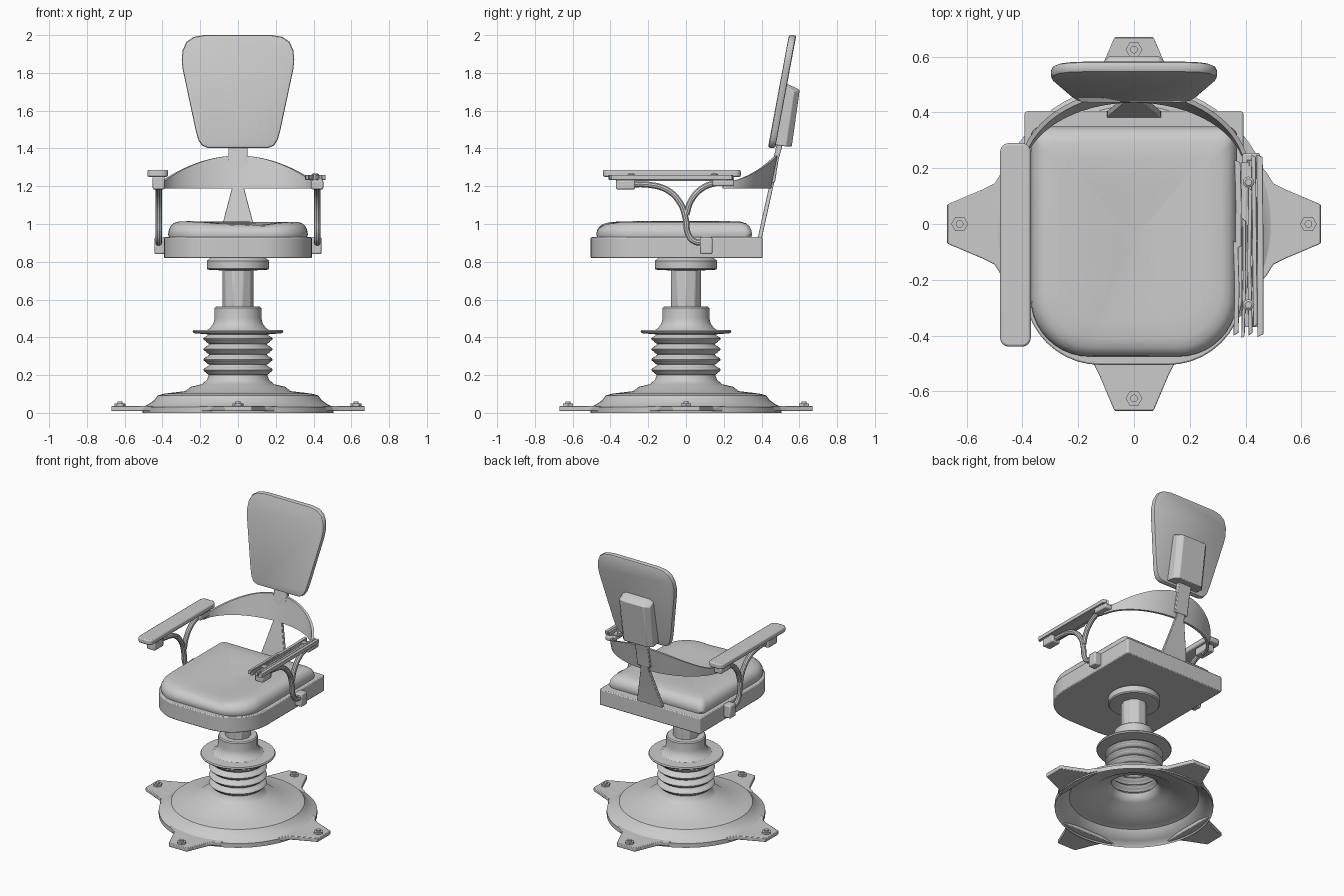
import bpy, bmesh, random
from math import sin, cos, pi, exp

if "Cube" in bpy.data.objects:
    bpy.data.objects.remove(bpy.data.objects["Cube"])
random.seed(4)


def loft(name, rings, caps=True, close=False, bevel=0.0):
    """Skin equal-length closed rings of points into one mesh."""
    bm = bmesh.new()
    vr = [[bm.verts.new(p) for p in r] for r in rings]
    n = len(vr[0])
    pairs = list(zip(vr, vr[1:])) + ([(vr[-1], vr[0])] if close else [])
    for a, b in pairs:
        for i in range(n):
            j = (i + 1) % n
            bm.faces.new((a[i], a[j], b[j], b[i]))
    if caps and not close:
        bm.faces.new(vr[0][::-1])
        bm.faces.new(vr[-1])
    bmesh.ops.recalc_face_normals(bm, faces=bm.faces)
    me = bpy.data.meshes.new(name)
    bm.to_mesh(me)
    bm.free()
    ob = bpy.data.objects.new(name, me)
    bpy.context.collection.objects.link(ob)
    if bevel:
        m = ob.modifiers.new("bevel", "BEVEL")
        m.width, m.segments = bevel, 2
    return ob


def lathe(name, profile, seg=64, at=(0, 0), turn=0.0, **kw):
    return loft(name, [[(at[0] + r * cos(turn + 2 * pi * i / seg), at[1] + r * sin(turn + 2 * pi * i / seg), z)
                        for i in range(seg)] for r, z in profile], **kw)


def prism(name, outline, z0, z1, **kw):
    return loft(name, [[(x, y, z) for x, y in outline] for z in (z0, z1)], **kw)


def box(name, x, y, z, **kw):
    return prism(name, [(x[0], y[0]), (x[1], y[0]), (x[1], y[1]), (x[0], y[1])], *z, **kw)


def round_rect(hw, y0, y1, rf, rb, n=10, cx=0.0):
    """Plan outline with separate front and back corner radii."""
    pts = []
    for sx, sy, r, a0 in ((1, 0, rf, -pi / 2), (1, 1, rb, 0), (-1, 1, rb, pi / 2), (-1, 0, rf, pi)):
        ox, oy = cx + sx * (hw - r), (y1 - r if sy else y0 + r)
        pts += [(ox + r * cos(a0 + pi / 2 * i / n), oy + r * sin(a0 + pi / 2 * i / n)) for i in range(n + 1)]
    return pts


def tube(name, paths, radius):
    cu = bpy.data.curves.new(name, "CURVE")
    cu.dimensions = "3D"
    cu.bevel_depth, cu.bevel_resolution, cu.resolution_u, cu.use_fill_caps = radius, 3, 6, True
    for path in paths:
        sp = cu.splines.new("BEZIER")
        sp.bezier_points.add(len(path) - 1)
        for bp, p in zip(sp.bezier_points, path):
            bp.co = p
            bp.handle_left_type = bp.handle_right_type = "AUTO"
    ob = bpy.data.objects.new(name, cu)
    bpy.context.collection.objects.link(ob)
    return ob


# Hollow domed base running up into the bellows
outer = [(.505, 0.0), (.505, .03), (.48, .042), (.445, .065), (.425, .092), (.39, .102), (.28, .115),
         (.25, .138), (.19, .152), (.165, .175), (.155, .2)]
for i in range(1, 33):
    outer.append((.168 - .016 * cos(2 * pi * i / 8), .2 + .22 * i / 32))
inner = [(r - .013, max(0, z - .012)) for r, z in outer[1:]]
lathe("base_and_bellows", outer + inner[::-1], seg=72, close=True)

# Four mounting lugs with washers and hex bolts
half = [(.45, .21), (.475, .185), (.5, .145), (.54, .125), (.67, .07)]
lug = [(x, -y) for x, y in half] + half[::-1]
for k in range(4):
    c, s = round(cos(k * pi / 2)), round(sin(k * pi / 2))
    prism(f"base_lug_{k}", [(x * c - y * s, x * s + y * c) for x, y in lug], .01, .037, bevel=.004)
    lathe(f"lug_bolt_{k}", [(.03, .035), (.03, .05)], 6, (.625 * c, .625 * s))
    lathe(f"lug_stud_{k}", [(.014, .05), (.014, .06)], 12, (.625 * c, .625 * s))

# Column: flange, collar, post, swivel plate
lathe("column_flange", [(.15, .415), (.235, .422), (.24, .43), (.235, .438), (.15, .44)])
lathe("column_collar", [(.17, .437), (.15, .45), (.132, .475), (.127, .5), (.127, .555), (.12, .562), (.07, .562)],
      16, turn=pi / 16)
lathe("column_post", [(.083, .55), (.083, .77)], 10, bevel=.006)
lathe("swivel_plate", [(.10, .755), (.158, .758), (.165, .765), (.165, .805), (.14, .825)])

# Seat pan and dished cushion
prism("seat_pan", round_rect(.392, -.505, .405, .27, .012), .82, .93, bevel=.006)
plan = round_rect(.37, -.475, .35, .21, .04)
rings = []
for s, z in ((.98, .92), (1, .945), (.99, .968), (.965, .988), (.92, 1.004), (.85, 1.013), (.7, 1.016),
             (.5, 1.016), (.3, 1.016), (.12, 1.016), (.02, 1.016)):
    ring = []
    for x, y in plan:
        px, py = x * s, (y + .06) * s - .06
        dish = .028 * exp(-((px - .04) / .16) ** 2) * min(1, max(0, (z - .95) / .06))
        ring.append((px, py, z - dish))
    rings.append(ring)
loft("seat_cushion", rings)

# Tapered back bracket and upright, following the lean
levels = ((.90, .10, .375), (.95, .095, .385), (1.0, .082, .396), (1.19, .032, .438), (1.24, .03, .45))
loft("back_bracket", [[(-w, y, z), (w, y, z), (w, y + .022, z), (-w, y + .022, z)] for z, w, y in levels], bevel=.003)
loft("back_upright", [[(-.05, y, z), (.05, y, z), (.05, y + t, z), (-.05, y + t, z)]
                      for z, y, t in ((1.22, .447, .024), (1.34, .462, .028), (1.47, .49, .035))], bevel=.004)

# Curved lumbar band, tall in the middle
rings = []
for i in range(33):
    a = -1.5 + 3.0 * i / 32
    ring = []
    for off, top in ((0, 0), (.016, 0), (.016, 1), (0, 1)):
        x = (.40 + off) * sin(a)
        zt = 1.362 - .142 * min(1, abs(sin(a))) ** 2
        ring.append((x, .175 + (.26 + off + .035 * top) * cos(a), zt if top else 1.188))
    rings.append(ring)
loft("lumbar_band", rings)

# Backrest panel with softened edge
side = [(.16, 1.403), (.19, 1.415), (.21, 1.445), (.225, 1.5), (.293, 1.82), (.298, 1.87), (.293, 1.92),
        (.272, 1.965), (.235, 1.99), (.18, 2.0)]
panel = side + [(-x, z) for x, z in side[::-1]]
loft("backrest", [[(x * k, .435 + d + (z - 1.4) * .18, 1.7 + (z - 1.7) * k) for x, z in panel]
                  for k, d in ((.965, 0), (.99, .003), (1, .01), (1, .028), (.99, .036), (.965, .039))])

# Chamfered housing behind the backrest
loft("backrest_housing", [[(x, .46, 1.42), (x, .56 - b, 1.41), (x, .602 - b, 1.71 - b * .3), (x, .53, 1.745 - b * .5)]
                          for x, b in ((-.12, .03), (-.09, 0), (.09, 0), (.12, .03))], bevel=.004)

# Arm supports on both sides
for s, label, under in ((-1, "left", 1.252), (1, "right", 1.232)):
    X = .42 * s
    main = [(X, y, z) for y, z in ((-.32, 1.208), (-.2, 1.208), (-.1, 1.18), (-.03, 1.11), (0, 1.02), (.01, .95),
                                   (.04, .91), (.1, .9))]
    branch = [(X, y, z) for y, z in ((.002, 1.05), (.025, 1.12), (.08, 1.185), (.15, 1.215), (.23, 1.225))]
    tube(f"arm_support_{label}", [main, branch], .017)
    xs = sorted((.388 * s, .452 * s))
    box(f"arm_front_block_{label}", xs, (-.37, -.27), (1.183, under), bevel=.008)
    box(f"arm_rear_block_{label}", xs, (.14, .255), (1.2, under), bevel=.008)
    box(f"arm_foot_block_{label}", sorted((.385 * s, .442 * s)), (.075, .14), (.84, .93), bevel=.008)

# Left arm pad, intact
prism("arm_pad_left", round_rect(.055, -.44, .29, .032, .032, 6, cx=-.425), 1.25, 1.286, bevel=.008)

# Right arm pad, split into worn slats, with exposed bolts
for i, (x0, x1, y0, y1) in enumerate(((.36, .378, -.40, -.06), (.364, .386, -.09, .23), (.39, .402, -.41, .02),
                                      (.406, .42, -.40, .13), (.424, .44, -.37, .25), (.442, .464, -.405, .25))):
    a, b = (random.uniform(-.006, .006) for _ in range(2))
    prism(f"arm_slat_right_{i}", [(x0 + a, y0), (x1 + a, y0 + .01), (x1, (y0 + y1) / 2), (x1 + b, y1 - .01),
                                  (x0 + b, y1), (x0, (y0 + y1) / 2)], 1.234, 1.26, bevel=.002)
box("arm_plate_right", (.385, .45), (-.37, .22), (1.228, 1.238))
for i, y in enumerate((-.29, .15)):
    lathe(f"arm_bolt_right_{i}", [(.02, 1.23), (.02, 1.262), (.012, 1.268)], 12, (.41, y))

# Convert tubes to mesh and shade everything
bpy.ops.object.select_all(action="DESELECT")
for ob in bpy.data.objects:
    if ob.type == "CURVE":
        ob.select_set(True)
        bpy.context.view_layer.objects.active = ob
bpy.ops.object.convert(target="MESH")
bpy.ops.object.select_all(action="SELECT")
bpy.ops.object.shade_smooth_by_angle(angle=.6)
